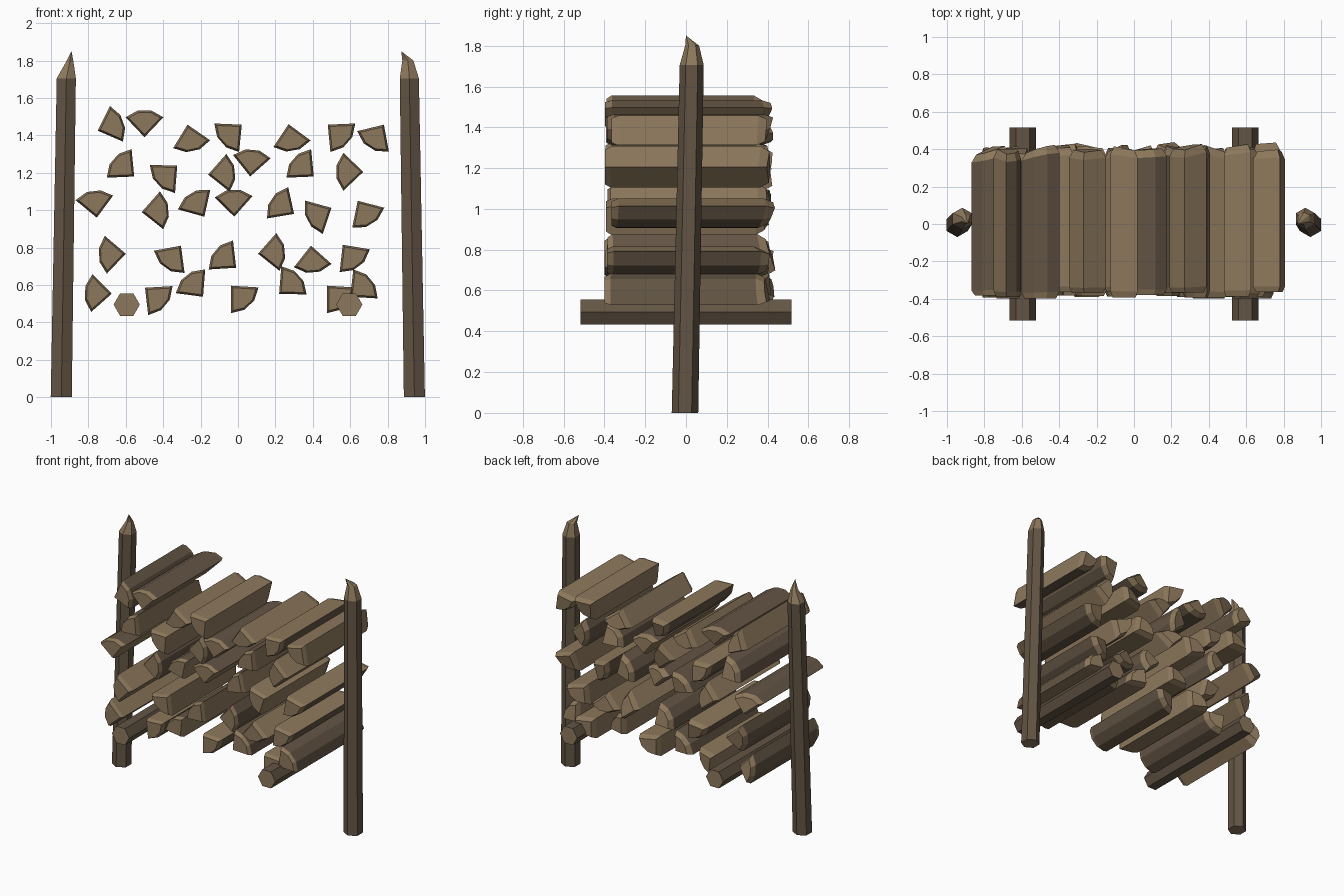
import bpy, bmesh, math, random
from mathutils import Vector

if "Cube" in bpy.data.objects:
    bpy.data.objects.remove(bpy.data.objects["Cube"])

random.seed(4)


def material(name, rgb):
    m = bpy.data.materials.new(name)
    m.diffuse_color = (*rgb, 1)
    m.use_nodes = True
    m.node_tree.nodes["Principled BSDF"].inputs["Base Color"].default_value = m.diffuse_color
    return m


WOOD = material("split_wood", (0.27, 0.19, 0.108))
BARK = material("bark", (0.125, 0.09, 0.058))


def loft(name, rings, is_bark):
    """Skin a list of equal rings; is_bark(ring_index, side_index) picks the colour."""
    bm = bmesh.new()
    vs = [[bm.verts.new(p) for p in ring] for ring in rings]
    n = len(rings[0])
    for r in range(len(vs) - 1):
        for i in range(n):
            j = (i + 1) % n
            f = bm.faces.new((vs[r][i], vs[r][j], vs[r + 1][j], vs[r + 1][i]))
            f.material_index = int(is_bark(r, i))
    bm.faces.new(vs[0][::-1])
    bm.faces.new(vs[-1])
    bmesh.ops.remove_doubles(bm, verts=bm.verts, dist=0.0005)
    bmesh.ops.recalc_face_normals(bm, faces=bm.faces)
    me = bpy.data.meshes.new(name)
    bm.to_mesh(me)
    bm.free()
    me.materials.append(WOOD)
    me.materials.append(BARK)
    ob = bpy.data.objects.new(name, me)
    bpy.context.collection.objects.link(ob)
    return ob


def split_log(name, x, z, deg, radius=0.147, spread=87, steps=3):
    """Quarter log along y: sharp corner at (x, z), bark arc facing the angle deg."""
    prof = [(x, z)]
    for k in range(steps + 1):
        a = math.radians(deg - spread / 2 + spread * k / steps)
        prof.append((x + radius * math.cos(a), z + radius * math.sin(a)))
    d = math.radians(deg)
    cx, cz = x + 0.088 * math.cos(d), z + 0.088 * math.sin(d)
    front = random.uniform(-0.40, -0.36)
    back = random.uniform(0.375, 0.405)
    sx, sz = random.uniform(-0.25, 0.25), random.uniform(-0.25, 0.25)

    def ring(y, s, slant):
        return [(cx + (px - cx) * s, y + slant * (sx * (px - cx) + sz * (pz - cz)),
                 cz + (pz - cz) * s) for px, pz in prof]

    rings = [ring(front, 0.83, 0), ring(front + 0.03, 1, 0.2),
             ring(back - 0.03, 1, 1), ring(back + 0.012, 0.76, 1)]
    loft(name, rings, lambda r, i: r == 1 and 1 <= i <= steps)


# Stacked split logs, row by row: corner x, corner z, direction of the bark side
ROWS = [
    [(-.75, 1.425, 20), (-.50, 1.39, 90), (-.27, 1.457, -78), (.02, 1.457, 221),
     (.27, 1.46, -80), (.48, 1.457, -41), (.78, 1.457, 237)],
    [(-.555, 1.18, 139), (-.325, 1.238, 222), (-.16, 1.19, 5), (.065, 1.18, 85),
     (.405, 1.18, 139), (.67, 1.205, 180)],
    [(-.755, .96, 97), (-.515, .99, 5), (-.18, .965, 121), (-.02, .965, 92),
     (.30, .98, 146), (.50, 1.012, 208), (.64, 1.05, -58)],
    [(-.60, .767, 183), (-.305, .81, 234), (-.01, .692, 140), (.107, .767, 5),
     (.39, .81, -85), (.56, .815, -53)],
    [(-.675, .553, 178), (-.497, .585, -40), (-.187, .537, 129), (-.037, .596, -47),
     (.22, .553, 42), (.476, .596, -47), (.60, .537, 40)],
]
for r, row in enumerate(ROWS):
    for c, (x, z, deg) in enumerate(row):
        split_log(f"split_log_{r + 1}_{c + 1}", x, z, deg)


def hexagon(fn, radius, start):
    return [fn(radius * math.cos(math.radians(start + 60 * k)),
               radius * math.sin(math.radians(start + 60 * k))) for k in range(6)]


# Two hexagonal rails under the stack
for side, x in (("left", -0.595), ("right", 0.595)):
    rings = [hexagon(lambda a, b: (x + a, y, 0.495 + b), 0.07, 0) for y in (-0.517, 0.517)]
    loft(f"{side}_rail", rings, lambda r, i: True)


def post_ring(x, y, z, radius):
    return hexagon(lambda a, b: (x + a, y + b, z), radius, 90)


# Leaning hexagonal posts with hewn points
left_tip = Vector((-0.89, 0.0, 1.85))
loft("left_post", [post_ring(-.945, -.005, 0, .065), post_ring(-.918, .028, 1.705, .059),
                   post_ring(-.90, .025, 1.79, .024), [left_tip] * 6],
     lambda r, i: r == 0)
right_tip = Vector((0.873, 0.0, 1.85))
loft("right_post", [post_ring(.943, -.005, 0, .065), post_ring(.916, .028, 1.705, .059),
                    post_ring(.908, .03, 1.80, .034), [right_tip] * 6],
     lambda r, i: r == 0)
